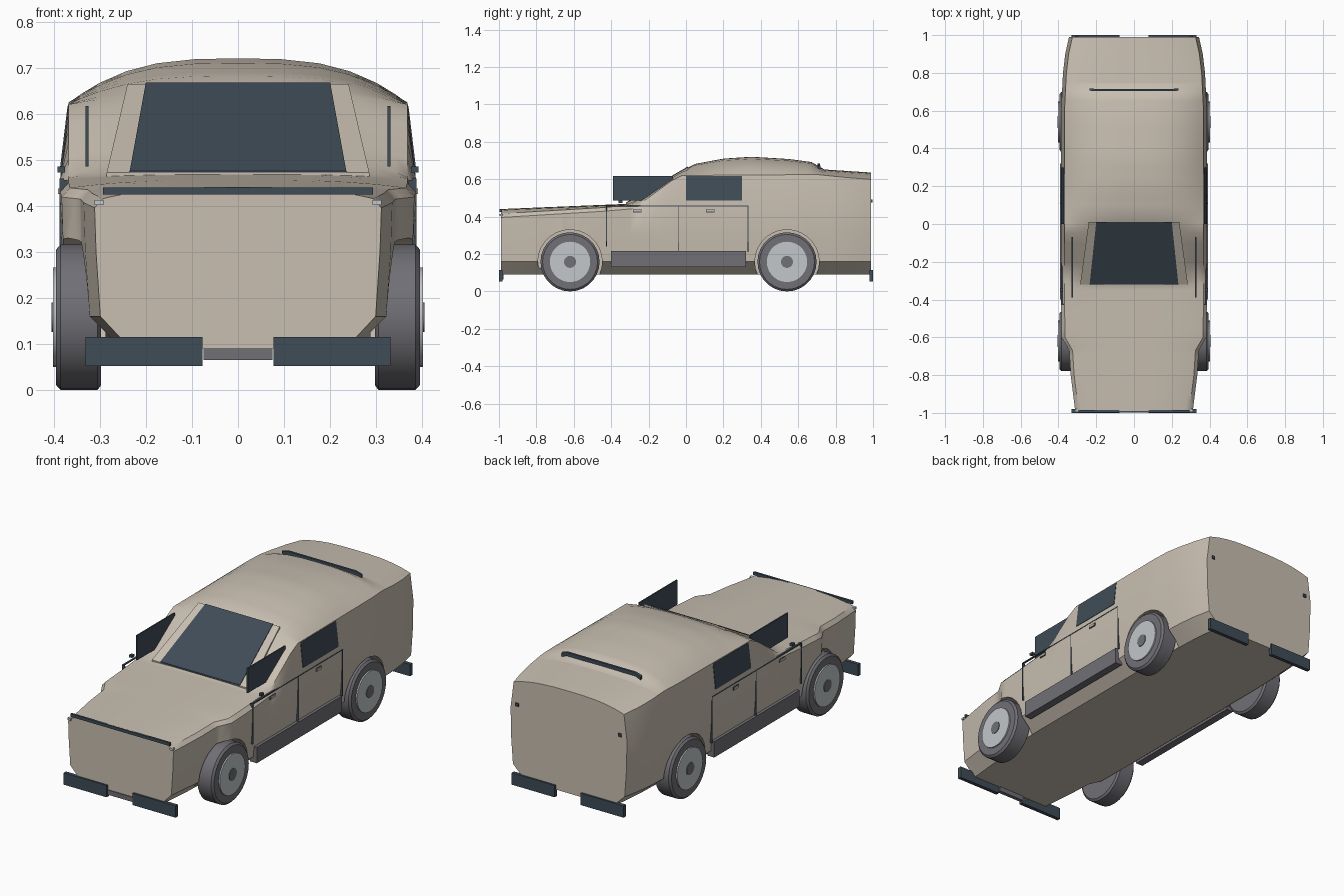
import bpy, bmesh, math
from mathutils import Vector, Matrix

if "Cube" in bpy.data.objects:
    bpy.data.objects.remove(bpy.data.objects["Cube"], do_unlink=True)


def material(name, r, g, b):
    m = bpy.data.materials.new(name)
    m.use_nodes = True
    m.diffuse_color = (r, g, b, 1)
    node = next(n for n in m.node_tree.nodes if n.type == 'BSDF_PRINCIPLED')
    node.inputs["Base Color"].default_value = (r, g, b, 1)
    return m


PAINT = material("beige_paint", 0.58, 0.52, 0.44)
DARK = material("dark_glass", 0.05, 0.072, 0.095)
GREY = material("grey_rubber", 0.16, 0.16, 0.18)
RIM = material("light_rim", 0.54, 0.57, 0.59)


def finish(name, bm, mat, smooth=False):
    bmesh.ops.recalc_face_normals(bm, faces=bm.faces)
    mesh = bpy.data.meshes.new(name)
    bm.to_mesh(mesh)
    bm.free()
    mesh.materials.append(mat)
    ob = bpy.data.objects.new(name, mesh)
    bpy.context.collection.objects.link(ob)
    if smooth:
        smooth_edges(ob)
    return ob


def smooth_edges(ob):
    bpy.ops.object.select_all(action='DESELECT')
    ob.select_set(True)
    bpy.context.view_layer.objects.active = ob
    bpy.ops.object.shade_smooth_by_angle(angle=math.radians(35))


def box(name, low, high, mat):
    low, high = Vector(low), Vector(high)
    bm = bmesh.new()
    size = Matrix.Diagonal((high - low).to_4d())
    bmesh.ops.create_cube(bm, size=1, matrix=Matrix.Translation((low + high) / 2) @ size)
    return finish(name, bm, mat)


def plate(name, corners, offset, mat):
    """Flat panel with a thickness given by the offset vector."""
    bm = bmesh.new()
    face = bm.faces.new([bm.verts.new(c) for c in corners])
    new = bmesh.ops.extrude_face_region(bm, geom=[face])["geom"]
    bmesh.ops.translate(bm, vec=offset, verts=[v for v in new if isinstance(v, bmesh.types.BMVert)])
    return finish(name, bm, mat)


def lathe(name, profile, y, z, mat, steps=28):
    """Revolve (x, radius) points about an axle parallel to x."""
    bm = bmesh.new()
    rings = []
    for x, r in profile:
        rings.append([bm.verts.new((x, y + r * math.cos(a), z + r * math.sin(a)))
                      for a in (i * math.tau / steps for i in range(steps))])
    skin(bm, rings)
    return finish(name, bm, mat, True)


def skin(bm, rings):
    for a, b in zip(rings, rings[1:]):
        for i in range(len(a)):
            j = (i + 1) % len(a)
            bm.faces.new((a[i], a[j], b[j], b[i]))
    bm.faces.new(rings[0])
    bm.faces.new(rings[-1])


def along(keys, y):
    for (a, va), (b, vb) in zip(keys, keys[1:]):
        if y <= b:
            return va + (vb - va) * (y - a) / (b - a)
    return keys[-1][1]


# Body curves along the length: centre height, shoulder height, half width
TOP = [(-1, .44), (-.32, .468), (0, .657), (.05, .682), (.2, .71), (.35, .72),
       (.55, .708), (.67, .692), (.74, .652), (1, .635)]
SHOULDER = [(-1, .415), (-.45, .448), (-.25, .465), (-.08, .59), (-.02, .62),
            (.7, .625), (.85, .61), (1, .598)]
WIDTH = [(-1, .31), (-.8, .335), (-.67, .343), (-.6, .383), (-.4, .386), (.6, .386),
         (.8, .376), (.9, .364), (1, .342)]


def section(y):
    w, zs, zt = along(WIDTH, y), along(SHOULDER, y), along(TOP, y)
    ws = w - .018
    half = [(w * .75, .09), (w * .96, .16), (w * .99, .3), (w, min(.46, zs - .02)), (ws, zs)]
    half += [(ws * u, zs + (zt - zs) * (1 - u ** 3)) for u in (.93, .82, .66, .48, .25)]
    ring = half + [(0, zt)] + [(-x, z) for x, z in reversed(half)]
    return [(x, y, z) for x, z in ring]


stations = {round(-.95 + i * .05, 3) for i in range(39)} | {-.99, .99}
stations |= {k[0] for keys in (TOP, SHOULDER, WIDTH) for k in keys if abs(k[0]) < .99}
bm = bmesh.new()
skin(bm, [[bm.verts.new(p) for p in section(y)] for y in sorted(stations)])
body = finish("body", bm, PAINT)

# Wheels and wheel arches
AXLES = (("front", -.62), ("rear", .54))
HUB = .158
SIDES = (("left", 1), ("right", -1))
for end, y in AXLES:
    for side, s in SIDES:
        cutter = lathe("arch_cutter", [(s * .288, .172), (s * .5, .172)], y, HUB, PAINT)
        cutter.hide_render = True
        mod = body.modifiers.new("arch", 'BOOLEAN')
        mod.operation, mod.solver, mod.object = 'DIFFERENCE', 'EXACT', cutter
        bpy.ops.object.select_all(action='DESELECT')
        bpy.context.view_layer.objects.active = body
        body.select_set(True)
        bpy.ops.object.modifier_apply(modifier="arch")
        bpy.data.objects.remove(cutter, do_unlink=True)

        tag = f"{end}_{side}_"
        tyre = [(.297, .147), (.305, HUB), (.385, HUB), (.395, .147), (.395, .1)]
        lathe(tag + "tyre", [(s * x, r) for x, r in tyre], y, HUB, GREY)
        lathe(tag + "rim", [(s * .39, .108), (s * .402, .108)], y, HUB, RIM)
        lathe(tag + "hub_cap", [(s * .4, .032), (s * .405, .032)], y, HUB, GREY)
smooth_edges(body)


def side_box(name, x, y, z, mat):
    for side, s in SIDES:
        xs = sorted((s * x[0], s * x[1]))
        box(f"{side}_{name}", (xs[0], y[0], z[0]), (xs[1], y[1], z[1]), mat)


# Sills, mirrors, handles and door seams
side_box("sill", (.35, .391), (-.4, .32), (.13, .215), GREY)
side_box("mirror", (.375, .392), (-.36, -.34), (.472, .485), DARK)
for label, y in (("front", -.26), ("rear", .13)):
    side_box(label + "_handle_trim", (.378, .388), (y - .023, y + .023), (.423, .441), DARK)
    side_box(label + "_handle", (.378, .391), (y - .02, y + .02), (.426, .438), PAINT)
side_box("door_top_seam", (.378, .3875), (-.427, .333), (.454, .459), DARK)
for label, y, z in (("front", -.425, .24), ("middle", -.042, .21), ("rear", .331, .21)):
    side_box(label + "_door_seam", (.37, .3872), (y - .002, y + .002), (z, .456), DARK)

# Side windows
side_box("front_window", (.324, .331), (-.39, -.07), (.485, .617), DARK)
for side, s in SIDES:
    plate(side + "_rear_window",
          [(s * .386, 0, .485), (s * .386, .3, .485), (s * .37, .3, .617), (s * .37, 0, .617)],
          (-s * .006, 0, 0), DARK)

# Windscreen on its surround


def screen(name, low, high, lift, depth, mat):
    plate(name, [(-low, -.32, .472 + lift), (low, -.32, .472 + lift),
                 (high, .01, .664 + lift), (-high, .01, .664 + lift)], (0, 0, -depth), mat)


screen("windscreen_surround", .285, .24, 0, .025, PAINT)
screen("windscreen", .235, .2, .004, .008, DARK)

# Bumpers, end lamps and trim
for end, s in (("front", -1), ("rear", 1)):
    ya, yb = sorted((s * .98, s))
    for side, t in SIDES:
        xa, xb = sorted((t * .077, t * .331))
        box(f"{end}_{side}_bumper", (xa, ya, .052), (xb, yb, .115), DARK)
box("front_lower_plate", (-.075, -.995, .065), (.075, -.975, .09), GREY)
box("hood_edge_trim", (-.293, -.997, .424), (.293, -.985, .44), DARK)
side_box("front_lamp", (.292, .312), (-.996, -.98), (.402, .413), RIM)
side_box("rear_lamp", (.295, .313), (.98, .996), (.475, .492), DARK)

# Roof lamp strip with turned-down ends
box("roof_lamp", (-.2, .703, .665), (.2, .715, .684), DARK)
for side, s in SIDES:
    plate(side + "_roof_lamp_end", [(s * .2, .703, .684), (s * .235, .706, .676),
                                    (s * .235, .718, .672), (s * .2, .715, .684)],
          (0, 0, -.018), DARK)
